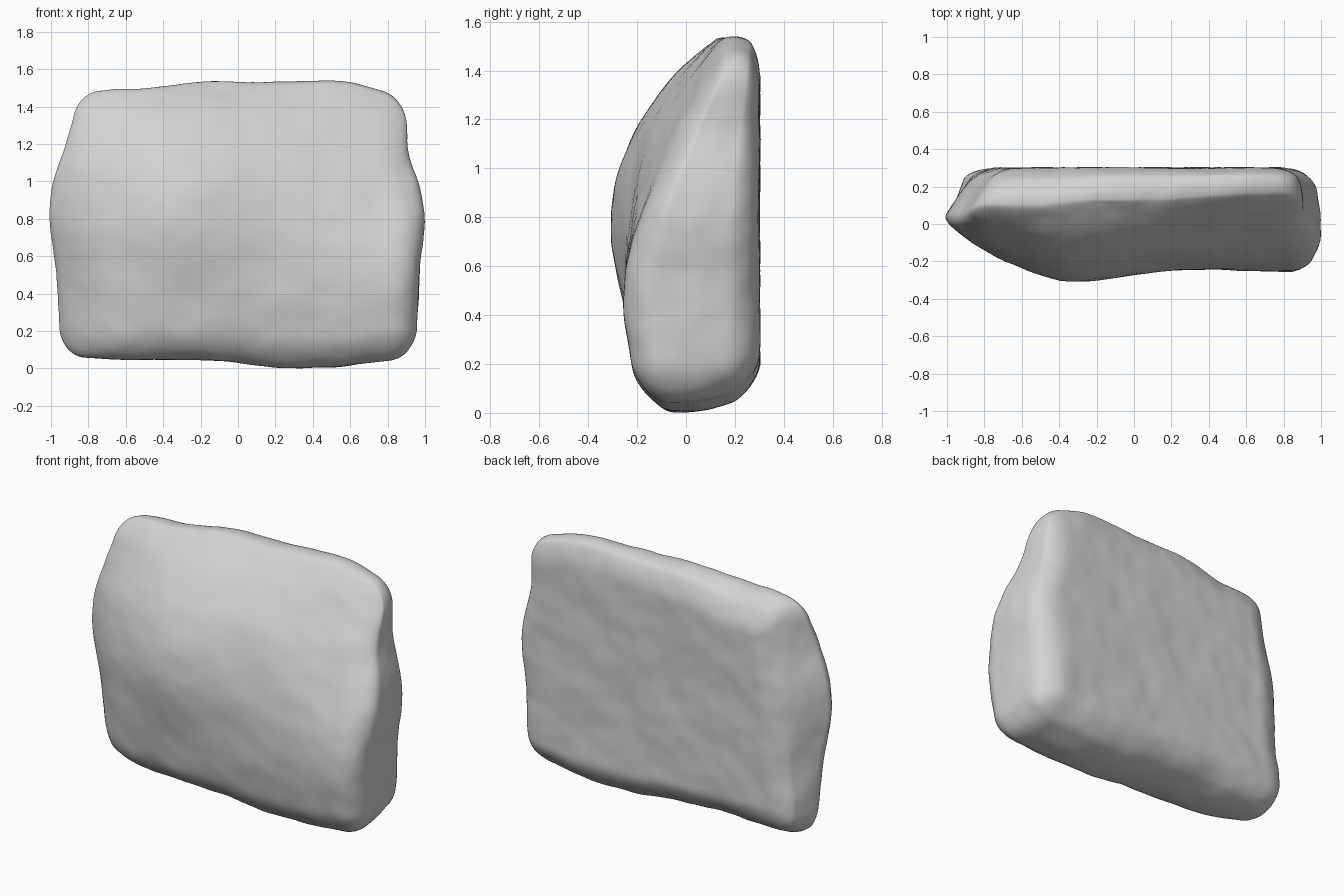
import bpy, bmesh
from mathutils import Vector, noise

cube = bpy.data.objects.get("Cube")
if cube:
    bpy.data.objects.remove(cube, do_unlink=True)


def curve(xs, ys, x):
    """Smooth interpolation through a few points, clamped at the ends."""
    x = min(max(x, xs[0]), xs[-1])
    i = 0
    while i < len(xs) - 2 and x > xs[i + 1]:
        i += 1

    def slope(k):
        a, b = max(k - 1, 0), min(k + 1, len(xs) - 1)
        return (ys[b] - ys[a]) / (xs[b] - xs[a])

    h = xs[i + 1] - xs[i]
    t = (x - xs[i]) / h
    return ((2*t**3 - 3*t*t + 1) * ys[i] + (t**3 - 2*t*t + t) * h * slope(i)
            + (3*t*t - 2*t**3) * ys[i + 1] + (t**3 - t*t) * h * slope(i + 1))


# Outline of the slab: sides by height, top and bottom by width
SIDE_Z = [0, 0.2, 0.5, 0.8, 1.0, 1.2, 1.4, 1.54]
LEFT_X = [-0.97, -0.985, -1.005, -1.03, -1.01, -0.95, -0.91, -0.91]
RIGHT_X = [0.94, 0.96, 0.975, 1.0, 0.975, 0.915, 0.905, 0.91]
TOP_X = [-0.9, -0.7, -0.5, -0.2, 0.1, 0.55, 0.75, 0.9]
TOP_Z = [1.5, 1.505, 1.51, 1.545, 1.54, 1.535, 1.49, 1.45]
BOTTOM_X = [-0.9, -0.6, -0.35, 0, 0.25, 0.5, 0.8, 0.95]
BOTTOM_Z = [0.065, 0.045, 0.05, 0.03, 0.002, 0.006, 0.04, 0.055]

# Width of the slanted chamfer behind the thin end, by height
CHAMFER = [0.08, 0.1, 0.17, 0.22, 0.22, 0.2, 0.18, 0.16]

# Bulging front face: depth by height, at five stations across the width
FRONT_X = [-1, -0.7, -0.35, 0.2, 0.9]
FRONT_Z = [0, 0.2, 0.5, 0.8, 1.1, 1.35, 1.54]
FRONT_Y = [
    [0.08, 0.07, 0.03, -0.02, -0.01, 0.03, 0.08],
    [-0.12, -0.14, -0.175, -0.19, -0.13, -0.02, 0.05],
    [-0.17, -0.21, -0.265, -0.305, -0.24, -0.09, 0.07],
    [-0.17, -0.21, -0.245, -0.24, -0.17, -0.04, 0.08],
    [-0.19, -0.23, -0.255, -0.185, -0.05, 0.08, 0.17],
]
BACK_Y = 0.3
HALF = Vector((1.0, 0.3, 0.77))
RADIUS = 0.15


def round_corner(p):
    inner = Vector([min(max(p[i], RADIUS - HALF[i]), HALF[i] - RADIUS) for i in range(3)])
    return inner + (p - inner).normalized() * RADIUS


def shape(p):
    """Warp a point of the rounded box onto the stone."""
    u, v, w = [(p[i] / HALF[i] + 1) / 2 for i in range(3)]
    z0 = w * 1.54
    left, right = curve(SIDE_Z, LEFT_X, z0), curve(SIDE_Z, RIGHT_X, z0)
    x = left + (right - left) * u
    low, high = curve(BOTTOM_X, BOTTOM_Z, x), curve(TOP_X, TOP_Z, x)
    z = low + (high - low) * w
    front = curve(FRONT_X, [curve(FRONT_Z, row, z) for row in FRONT_Y], x)
    y = front + (BACK_Y - front) * v
    # crowned top that falls back at the thin end, and rounded underside
    z -= w**6 * (0.04 * (2*v - 1)**2 + 0.14 * v * v * (1 - u)**2)
    z += (1 - w)**5 * 0.06 * (2*v - 0.7)**2
    # slanted chamfer at the thin end, slight taper at the thick end
    x += curve(SIDE_Z, CHAMFER, z0) * (max(y, 0) / 0.3)**1.3 * (1 - u)**4
    x -= 0.05 * v**3 * u**6
    return Vector((x, y, z))


# Stone slab
bm = bmesh.new()
bmesh.ops.create_cube(bm, size=2)
bmesh.ops.subdivide_edges(bm, edges=bm.edges[:], cuts=47, use_grid_fill=True)
for vert in bm.verts:
    vert.co = shape(round_corner(Vector([vert.co[i] * HALF[i] for i in range(3)])))

# Gentle weathering
bmesh.ops.recalc_face_normals(bm, faces=bm.faces[:])
bm.normal_update()
for vert in bm.verts:
    bump = 0.007 * noise.noise(vert.co * 4) + 0.004 * noise.noise(vert.co * 10)
    vert.co += vert.normal * bump

for face in bm.faces:
    face.smooth = True
mesh = bpy.data.meshes.new("stone_slab")
bm.to_mesh(mesh)
bm.free()
slab = bpy.data.objects.new("stone_slab", mesh)
bpy.context.collection.objects.link(slab)

# Grey stone
colour = (0.65, 0.65, 0.65, 1)
stone = bpy.data.materials.new("grey_stone")
stone.use_nodes = True
stone.diffuse_color = colour
for node in stone.node_tree.nodes:
    if node.type == 'BSDF_PRINCIPLED':
        node.inputs["Base Color"].default_value = colour
mesh.materials.append(stone)
